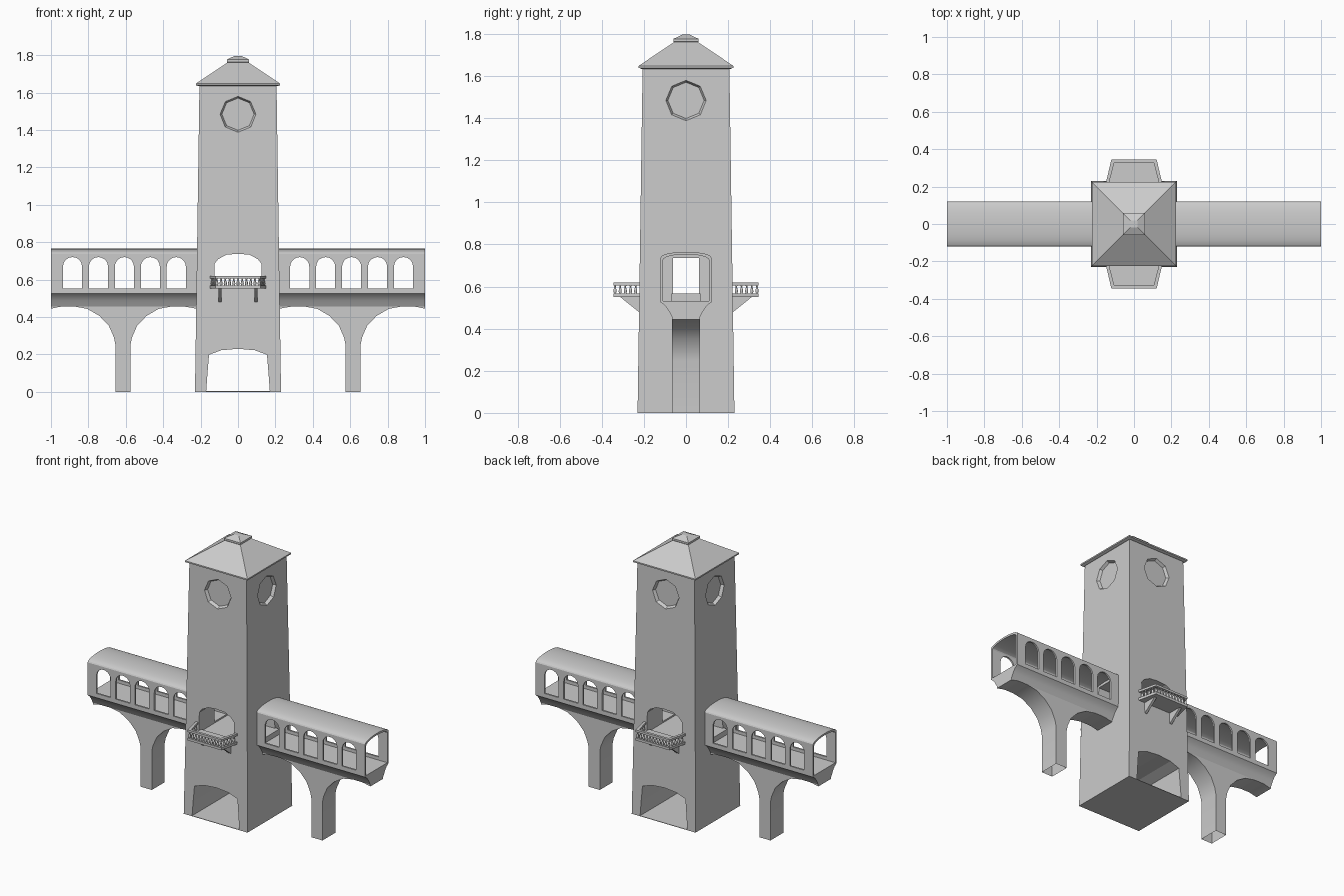
import bpy, bmesh, math
from mathutils import Vector

if "Cube" in bpy.data.objects:
    bpy.data.objects.remove(bpy.data.objects["Cube"])


def finish(name, bm, smooth=None):
    bmesh.ops.recalc_face_normals(bm, faces=bm.faces[:])
    me = bpy.data.meshes.new(name)
    bm.to_mesh(me)
    bm.free()
    ob = bpy.data.objects.new(name, me)
    bpy.context.collection.objects.link(ob)
    if smooth:
        smooth_ob(ob, smooth)
    return ob


def smooth_ob(ob, angle):
    bpy.ops.object.select_all(action='DESELECT')
    ob.select_set(True)
    bpy.context.view_layer.objects.active = ob
    bpy.ops.object.shade_smooth_by_angle(angle=math.radians(angle))


def add_prism(bm, pts, axis, a, b, open_end=False):
    """Extrude a 2D profile along an axis from a to b."""
    def place(p, t):
        return {'x': (t, p[0], p[1]), 'y': (p[0], t, p[1]), 'z': (p[0], p[1], t)}[axis]
    r0 = [bm.verts.new(place(p, a)) for p in pts]
    r1 = [bm.verts.new(place(p, b)) for p in pts]
    bm.faces.new(r0)
    bm.faces.new(r1)
    n = len(pts)
    for i in range(n):
        bm.faces.new((r0[i], r0[(i + 1) % n], r1[(i + 1) % n], r1[i]))


def prism(name, pts, axis, a, b, smooth=None):
    bm = bmesh.new()
    add_prism(bm, pts, axis, a, b)
    return finish(name, bm, smooth)


def stack(name, rings):
    """Square sections given as (half width, height)."""
    bm = bmesh.new()
    rs = [[bm.verts.new((sx * h, sy * h, z)) for sx, sy in
           ((-1, -1), (1, -1), (1, 1), (-1, 1))] for h, z in rings]
    bm.faces.new(rs[0])
    bm.faces.new(rs[-1])
    for lo, hi in zip(rs, rs[1:]):
        for i in range(4):
            j = (i + 1) % 4
            bm.faces.new((lo[i], lo[j], hi[j], hi[i]))
    return finish(name, bm)


def cut(ob, cutter):
    cutter.hide_render = True
    m = ob.modifiers.new("cut", 'BOOLEAN')
    m.operation, m.solver, m.object = 'DIFFERENCE', 'EXACT', cutter
    dg = bpy.context.evaluated_depsgraph_get()
    me = bpy.data.meshes.new_from_object(ob.evaluated_get(dg))
    ob.modifiers.clear()
    ob.data = me
    bpy.data.objects.remove(cutter)


def mirror_pts(half):
    """Complete a profile listed from its outer end to the centre line."""
    return half + [(-x, z) for x, z in reversed(half) if x > 1e-6]


# Tapered tower shaft with street arch, balcony arch and walkway doors
tower = stack("tower_shaft", [(0.23, 0), (0.206, 1.64)])
cut(tower, prism("cutter", mirror_pts([(0.17, 0.003), (0.163, 0.1), (0.155, 0.198),
                                       (0.09, 0.222), (0, 0.23)]), 'y', -0.4, 0.4))
cut(tower, prism("cutter", mirror_pts([(0.125, 0.555), (0.125, 0.685), (0.105, 0.71),
                                       (0.06, 0.733), (0, 0.738)]), 'y', -0.4, 0.4))
cut(tower, prism("cutter", mirror_pts([(0.062, 0.565), (0.062, 0.735)]), 'x', -0.4, 0.4))

# Recessed octagonal openings on four sides
for k in range(4):
    bm = bmesh.new()
    rings = []
    for r, d in ((0.105, 0.225), (0.086, 0.19)):
        ring = []
        for i in range(8):
            t = i * math.pi / 4
            x, y = r * math.sin(t), -d
            for _ in range(k):
                x, y = -y, x
            ring.append(bm.verts.new((x, y, 1.484 + r * math.cos(t))))
        rings.append(ring)
        bm.faces.new(ring)
    for i in range(8):
        j = (i + 1) % 8
        bm.faces.new((rings[0][i], rings[0][j], rings[1][j], rings[1][i]))
    cut(tower, finish("cutter", bm))

# Roof with eave and cap
stack("roof", [(0.212, 1.634), (0.225, 1.639), (0.225, 1.648), (0.05, 1.765)])
stack("roof_cap", [(0.052, 1.757), (0.06, 1.764), (0.06, 1.776), (0.018, 1.796)])

# Covered walkways on both sides
arc = [(0.12 * math.sin(t), 0.738 + 0.027 * math.cos(t))
       for t in [math.pi / 2 * (1 - i / 6) for i in range(7)]]
outer = mirror_pts([(0.12, 0.529)] + arc)
inner = mirror_pts([(0.109, 0.529)] + [(y * 0.109 / 0.12, z - 0.012) for y, z in arc])
shell = outer + inner[::-1]
cove = mirror_pts([(0.12, 0.532), (0.12, 0.525), (0.1, 0.51), (0.084, 0.488),
                   (0.073, 0.468), (0.066, 0.456)])
PX = 0.615
soffit = [(-0.395, 0.444), (-0.34, 0.454), (-0.28, 0.46), (-0.19, 0.443), (-0.125, 0.405),
          (-0.075, 0.352), (-0.048, 0.29), (-0.04, 0.25), (-0.04, 0)]
pier = soffit + [(-x, z) for x, z in reversed(soffit)]
pier = [(PX + min(x, 0.385), z) for x, z in pier] + [(1, 0.528), (0.22, 0.528)]
for side, s in (("left", -1), ("right", 1)):
    gallery = prism(side + "_walkway", shell, 'x', s * 0.205, s)
    bm = bmesh.new()
    for i in range(5):
        c = s * (0.33 + 0.1387 * i)
        win = [(c + 0.051, 0.553)] + [(c + 0.051 * math.cos(t), 0.669 + 0.051 * math.sin(t))
               for t in [math.pi * j / 10 for j in range(11)]] + [(c - 0.051, 0.553)]
        add_prism(bm, win, 'y', -0.2, 0.2)
    cut(gallery, finish("cutter", bm))
    smooth_ob(gallery, 25)
    prism(side + "_deck", cove, 'x', s * 0.205, s, 30)
    # Pier and arched soffit, open underneath
    bm = bmesh.new()
    add_prism(bm, [(s * x, z) for x, z in pier], 'y', -0.066, 0.066)
    bmesh.ops.recalc_face_normals(bm, faces=bm.faces[:])
    base = [f for f in bm.faces if all(v.co.z < 1e-4 for v in f.verts)]
    bmesh.ops.delete(bm, geom=base, context='FACES_ONLY')
    me_ob = finish(side + "_pier", bm, 30)
    # Doorstep
    prism(side + "_doorstep", mirror_pts([(0.07, 0.53), (0.07, 0.566)]), 'x', s * 0.2, s * 0.25)

# Balconies front and back
baluster = [(0.0045, 0.565), (0.0085, 0.577), (0.007, 0.588), (0.0035, 0.597), (0.006, 0.608)]
for side, s in (("front", -1), ("back", 1)):
    def plan(off):
        return [(0.155 - off, s * 0.2), (0.121 - off, s * (0.345 - off)),
                (-0.121 + off, s * (0.345 - off)), (-0.155 + off, s * 0.2)]
    prism(side + "_balcony_floor", plan(0), 'z', 0.551, 0.567)
    prism(side + "_balcony_rail", plan(0) + plan(0.016)[::-1], 'z', 0.606, 0.62)
    path = [Vector(p) for p in plan(0.008)]
    spots = [path[1].lerp(path[2], i / 10) for i in range(11)]
    for a, b in ((path[1], path[0]), (path[2], path[3])):
        spots += [a.lerp(b, i / 5.6) for i in range(1, 5)]
    bm = bmesh.new()
    for p in spots:
        rs = [[bm.verts.new((p.x + r * math.cos(k * math.pi / 3),
                             p.y + r * math.sin(k * math.pi / 3), z)) for k in range(6)]
              for r, z in baluster]
        for lo, hi in zip(rs, rs[1:]):
            for k in range(6):
                m = (k + 1) % 6
                bm.faces.new((lo[k], lo[m], hi[m], hi[k]))
    finish(side + "_balusters", bm, 60)
    # Support brackets
    bm = bmesh.new()
    for x in (-0.096, 0.096):
        add_prism(bm, [(s * 0.215, 0.553), (s * 0.315, 0.553), (s * 0.30, 0.54),
                       (s * 0.225, 0.48), (s * 0.215, 0.48)], 'x', x - 0.008, x + 0.008)
    finish(side + "_brackets", bm)
